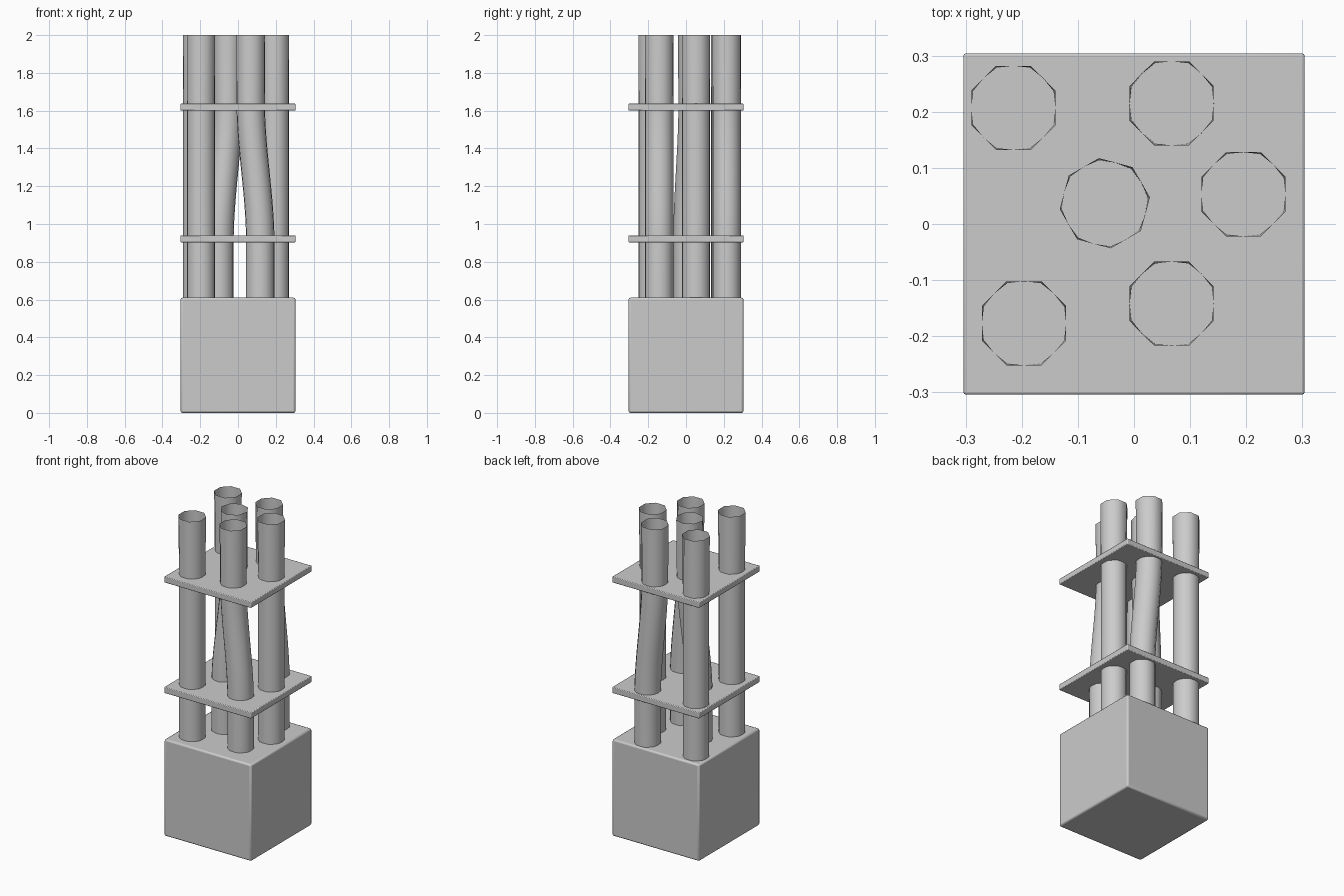
import bpy, bmesh, math

if "Cube" in bpy.data.objects:
    bpy.data.objects.remove(bpy.data.objects["Cube"])


def slab(name, half, z0, z1, bevel):
    bpy.ops.mesh.primitive_cube_add(size=2, location=(0, 0, (z0 + z1) / 2))
    ob = bpy.context.object
    ob.name = name
    ob.scale = (half, half, (z1 - z0) / 2)
    bpy.ops.object.transform_apply(location=False, rotation=False, scale=True)
    m = ob.modifiers.new("bevel", 'BEVEL')
    m.width = bevel
    m.segments = 2
    bpy.ops.object.shade_smooth_by_angle(angle=math.radians(30))


def pipe(name, top, shift=(0, 0), turn=0.0):
    """Open pipe: lower end is offset by shift, easing to the top position."""
    bm = bmesh.new()
    zs = [0.58, 0.9]
    if any(shift):
        zs += [0.9 + 0.75 * i / 12 for i in range(1, 12)]
    zs += [1.65, 2.0]
    rings = []
    for z in zs:
        t = min(max((z - 0.9) / 0.75, 0), 1)
        k = 1 - t * t * (3 - 2 * t)
        ring = []
        for i in range(16):
            a = turn + math.tau * i / 16
            # octagonal rim at the top, rounder section below
            corner = 0.081 if z == 2.0 else 0.0775
            r = corner if i % 2 else 0.075
            ring.append(bm.verts.new((top[0] + shift[0] * k + r * math.cos(a),
                                      top[1] + shift[1] * k + r * math.sin(a), z)))
        rings.append(ring)
    for lo, hi in zip(rings, rings[1:]):
        for i in range(16):
            j = (i + 1) % 16
            bm.faces.new((lo[i], lo[j], hi[j], hi[i])).smooth = True
    me = bpy.data.meshes.new(name)
    bm.to_mesh(me)
    bm.free()
    bpy.context.collection.objects.link(bpy.data.objects.new(name, me))


# Base block and the two spacer plates
slab("base_block", 0.304, 0.0, 0.61, 0.01)
slab("lower_plate", 0.304, 0.902, 0.94, 0.004)
slab("upper_plate", 0.304, 1.60, 1.637, 0.004)

# Straight pipes
for name, pos in (("back_left_pipe", (-0.215, 0.207)),
                  ("right_pipe", (0.195, 0.053)),
                  ("front_left_pipe", (-0.196, -0.177))):
    pipe(name, pos)

# Bent pipes
pipe("back_bent_pipe", (0.067, 0.215), (0.051, 0))
pipe("front_bent_pipe", (0.067, -0.142), (0.051, 0))
pipe("centre_bent_pipe", (-0.052, 0.037), (-0.048, -0.028), math.radians(30))
